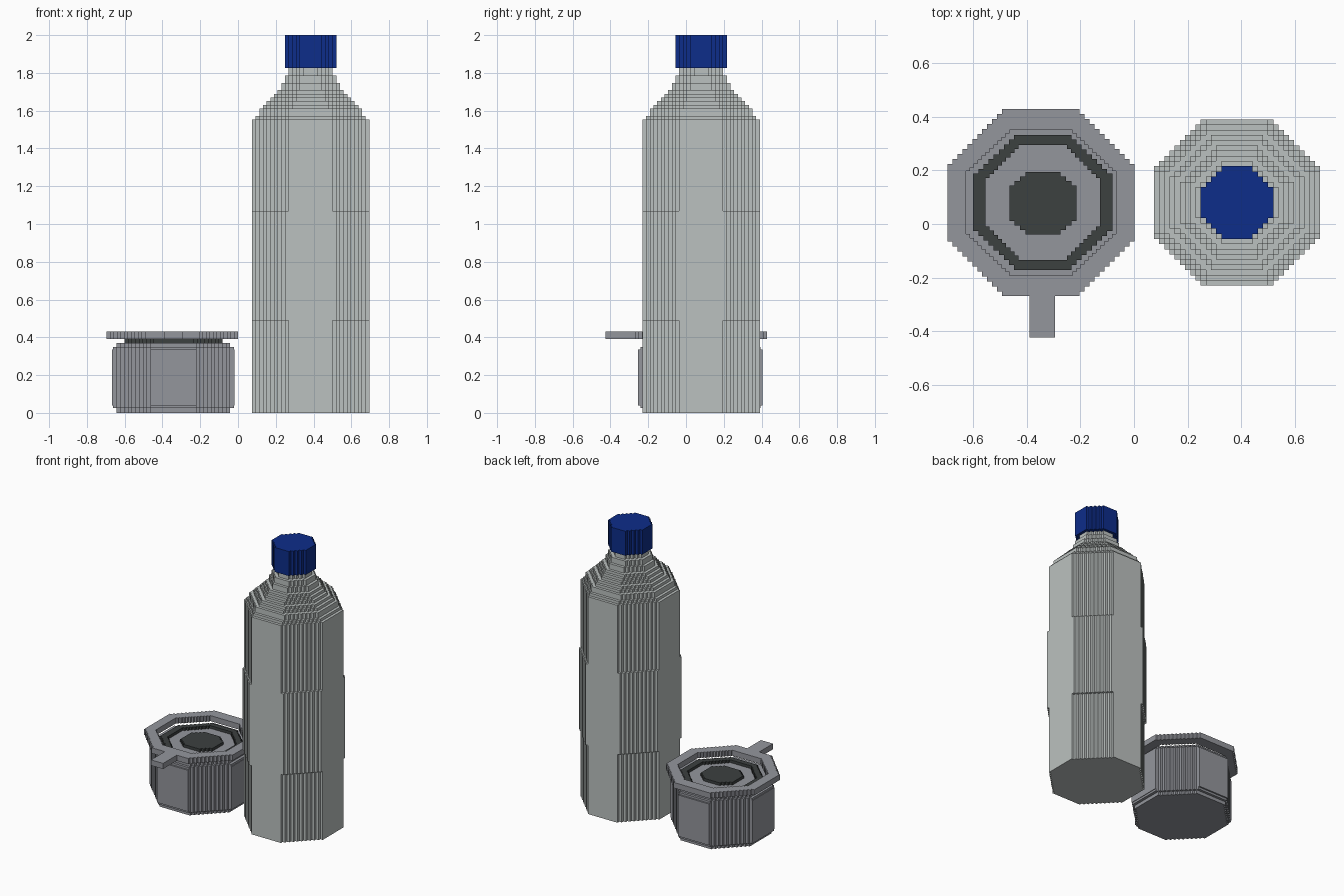
import bpy
import bmesh

cube = bpy.data.objects.get("Cube")
if cube:
    bpy.data.objects.remove(cube, do_unlink=True)

STEP = 2 / 103  # size of one block


def make_material(name, rgb):
    mat = bpy.data.materials.new(name)
    mat.use_nodes = True
    mat.diffuse_color = (*rgb, 1)
    mat.node_tree.nodes["Principled BSDF"].inputs["Base Color"].default_value = (*rgb, 1)
    return mat


PALE = make_material("pale grey", (0.50, 0.535, 0.525))
GREY = make_material("mid grey", (0.296, 0.305, 0.335))
DARK = make_material("charcoal", (0.045, 0.052, 0.051))
BLUE = make_material("deep blue", (0.004, 0.026, 0.254))


def stepped_octagon(ax, ay, flat, n):
    """Octagon with staircase corners: half widths, half flat side, step count."""
    sx, sy = (ax - flat) / n, (ay - flat) / n
    quad = []
    for i in range(n):
        x, y = flat + i * sx, ay - i * sy
        quad += [(x, y), (x, y - sy)]
    quad.append((ax, flat))
    back = quad[::-1]
    return ([p for p in back] + [(-x, y) for x, y in quad]
            + [(-x, -y) for x, y in back] + [(x, -y) for x, y in quad])


def add_prism(bm, centre, outline, z0, z1, hole=None):
    """Closed prism of the outline, or a ring when a hole outline is given."""
    cx, cy = centre

    def loop(points, z):
        return [bm.verts.new((cx + x, cy + y, z)) for x, y in points]

    low, high = loop(outline, z0), loop(outline, z1)
    pairs = [(low, high)]
    if hole:
        hole_low, hole_high = loop(hole, z0), loop(hole, z1)
        pairs += [(high, hole_high), (hole_high, hole_low), (hole_low, low)]
    else:
        bm.faces.new(high)
        bm.faces.new(low[::-1])
    for a, b in pairs:
        for i in range(len(a)):
            j = (i + 1) % len(a)
            bm.faces.new((a[i], a[j], b[j], b[i]))


def finish(name, bm, mat):
    bmesh.ops.recalc_face_normals(bm, faces=bm.faces)
    mesh = bpy.data.meshes.new(name)
    bm.to_mesh(mesh)
    bm.free()
    mesh.materials.append(mat)
    obj = bpy.data.objects.new(name, mesh)
    bpy.context.collection.objects.link(obj)
    return obj


def solid(name, mat, centre, outline, z0, z1, hole=None):
    bm = bmesh.new()
    add_prism(bm, centre, outline, z0, z1, hole)
    return finish(name, bm, mat)


def box(name, mat, x0, x1, y0, y1, z0, z1):
    corners = [(x0, y0), (x1, y0), (x1, y1), (x0, y1)]
    return solid(name, mat, (0, 0), corners, z0, z1)


# Bottle: narrow-cornered ends and a fuller middle band
bottle = (0.385, 0.08)
end = stepped_octagon(16 * STEP, 16 * STEP, 6 * STEP, 10)
band = stepped_octagon(16 * STEP, 16 * STEP, 7 * STEP, 9)
solid("bottle_base", PALE, bottle, end, 0, 0.49)
solid("bottle_middle", PALE, bottle, band, 0.49, 1.07)
solid("bottle_upper", PALE, bottle, end, 1.07, 80 * STEP)

# Shoulder and neck: one block-high layer per step
bm = bmesh.new()
for layer, half in enumerate([15, 14, 14, 13, 12, 11, 10, 9, 8, 8, 7, 7, 6, 6]):
    flat = round(half * 0.4)
    shape = stepped_octagon(half * STEP, half * STEP, flat * STEP, half - flat)
    z = (80 + layer) * STEP
    add_prism(bm, bottle, shape, z, z + STEP)
finish("bottle_shoulder", bm, PALE)

cap = stepped_octagon(7 * STEP, 7 * STEP, 3 * STEP, 4)
solid("bottle_cap", BLUE, bottle, cap, 94 * STEP, 2)

# Jar body
jar = (-0.342, 0.076)
foot = stepped_octagon(0.30, 0.30, 0.122, 9)
wall = stepped_octagon(0.32, 0.318, 0.122, 10)
solid("jar_foot", GREY, jar, foot, 0, 0.025)
solid("jar_body", GREY, jar, wall, 0.025, 0.35)
solid("jar_rim", GREY, jar, foot, 0.35, 0.37)

# Raised panels on the four flat sides
px, py, w = 0.324, 0.329, 0.122
box("jar_panels_front_back", GREY, jar[0] - w, jar[0] + w,
    jar[1] - py, jar[1] + py, 0.04, 0.335)
box("jar_panels_sides", GREY, jar[0] - px, jar[0] + px,
    jar[1] - w, jar[1] + w, 0.04, 0.335)

# Dark seal ring and centre disc
seal = stepped_octagon(0.26, 0.252, 0.107, 8)
seal_hole = stepped_octagon(0.214, 0.215, 0.09, 8)
solid("jar_seal", DARK, (-0.341, 0.081), seal, 0.37, 0.39, seal_hole)
disc = stepped_octagon(0.126, 0.117, 0.066, 3)
solid("jar_centre_disc", DARK, (-0.34, 0.078), disc, 0.37, 0.39)

# Collar above the rim, with its front tab
collar = stepped_octagon(0.349, 0.35, 0.145, 11)
collar_hole = stepped_octagon(0.28, 0.272, 0.118, 11)
solid("jar_collar", GREY, (-0.348, 0.08), collar, 0.39, 0.43, collar_hole)
box("jar_tab", GREY, -0.39, -0.295, -0.425, -0.268, 0.39, 0.43)
